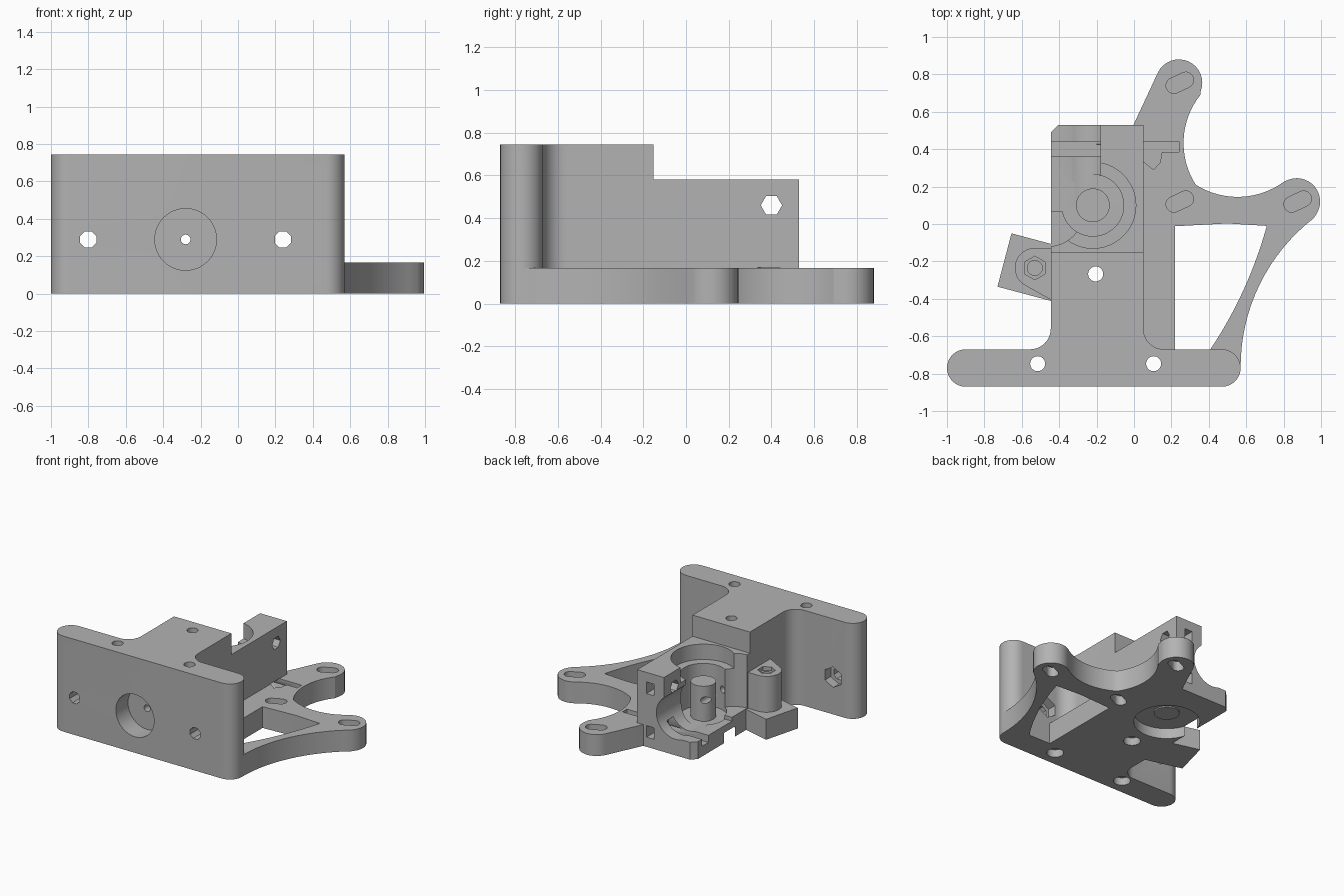
import bpy, bmesh
from math import cos, sin, radians, atan2, hypot, tau
from mathutils import Matrix, Vector

if "Cube" in bpy.data.objects:
    bpy.data.objects.remove(bpy.data.objects["Cube"])

grey = bpy.data.materials.new("grey plastic")
grey.use_nodes = True
COLOR = (0.45, 0.45, 0.45, 1)
grey.diffuse_color = COLOR
grey.node_tree.nodes["Principled BSDF"].inputs["Base Color"].default_value = COLOR


def arc(cx, cy, r, a0, a1, n=16):
    angles = [radians(a0 + (a1 - a0) * i / n) for i in range(n + 1)]
    return [(cx + r * cos(a), cy + r * sin(a)) for a in angles]


def bend(p, m, q, n=16):
    """Arc from p to q passing through m."""
    (ax, ay), (bx, by), (cx, cy) = p, m, q
    d = 2 * (ax * (by - cy) + bx * (cy - ay) + cx * (ay - by))
    A, B, C = ax * ax + ay * ay, bx * bx + by * by, cx * cx + cy * cy
    ux = (A * (by - cy) + B * (cy - ay) + C * (ay - by)) / d
    uy = (A * (cx - bx) + B * (ax - cx) + C * (bx - ax)) / d
    a0 = atan2(ay - uy, ax - ux)
    sweep = (atan2(cy - uy, cx - ux) - a0) % tau
    if (atan2(by - uy, bx - ux) - a0) % tau > sweep:
        sweep -= tau
    r = hypot(ax - ux, ay - uy)
    return [(ux + r * cos(a0 + sweep * i / n), uy + r * sin(a0 + sweep * i / n))
            for i in range(n + 1)]


def prism(name, outline, z0, z1):
    bm = bmesh.new()
    face = bm.faces.new([bm.verts.new((x, y, z0)) for x, y in outline])
    out = bmesh.ops.extrude_face_region(bm, geom=[face])
    top = [v for v in out["geom"] if isinstance(v, bmesh.types.BMVert)]
    bmesh.ops.translate(bm, verts=top, vec=(0, 0, z1 - z0))
    bmesh.ops.recalc_face_normals(bm, faces=bm.faces)
    return finish(name, bm)


def finish(name, bm):
    mesh = bpy.data.meshes.new(name)
    bm.to_mesh(mesh)
    bm.free()
    mesh.materials.append(grey)
    ob = bpy.data.objects.new(name, mesh)
    bpy.context.collection.objects.link(ob)
    return ob


def box(x0, x1, y0, y1, z0, z1):
    return prism("box", [(x0, y0), (x1, y0), (x1, y1), (x0, y1)], z0, z1)


def rod(start, end, r, sides=48, turn=0):
    """Round or polygonal bar between two points."""
    a, b = Vector(start), Vector(end)
    bm = bmesh.new()
    mat = (Matrix.Translation((a + b) / 2) @ (b - a).to_track_quat("Z", "Y").to_matrix().to_4x4()
           @ Matrix.Rotation(radians(turn), 4, "Z"))
    bmesh.ops.create_cone(bm, cap_ends=True, segments=sides, radius1=r, radius2=r,
                          depth=(b - a).length, matrix=mat)
    return finish("rod", bm)


def upright(x, y, r, z0, z1, sides=48):
    return rod((x, y, z0), (x, y, z1), r, sides)


def combine(target, tool, operation="DIFFERENCE", keep=False):
    mod = target.modifiers.new("combine", "BOOLEAN")
    mod.operation, mod.solver, mod.object = operation, "EXACT", tool
    bpy.context.view_layer.objects.active = target
    bpy.ops.object.modifier_apply(modifier=mod.name)
    if not keep:
        bpy.data.objects.remove(tool)


# Mounting plate with the tall neck and fillets
L, R, BACK, LOW, F = -0.445, 0.05, -0.67, -0.87, 0.11
outline = (arc(-0.9, -0.77, 0.1, 90, 270) + arc(0.47, -0.77, 0.1, -90, 90)
           + arc(R + F, BACK + F, F, 270, 180, 10) + [(R, -0.152), (L, -0.152)]
           + arc(L - F, BACK + F, F, 0, -90, 10))
housing = prism("extruder_housing", outline, 0, 0.745)

# Lower gear block with one chamfered corner
block = prism("gear_block", [(L, -0.3), (R, -0.3), (R, 0.53), (L + 0.04, 0.53), (L, 0.49)], 0, 0.58)
combine(housing, block, "UNION")

# Motor bracket with two round pads and a curved strut
outline = ([(-0.1, -0.77)] + bend((0.57, -0.77), (0.70, -0.27), (0.96, 0.03))
           + arc(0.87, 0.12, 0.125, -36, 118)
           + bend((0.80, 0.225), (0.56, 0.145), (0.33, 0.21))
           + bend((0.33, 0.21), (0.265, 0.42), (0.355, 0.69))[1:]
           + arc(0.24, 0.755, 0.125, -22, 155) + [(-0.005, 0.525), (-0.1, 0.45)])
bracket = prism("motor_bracket", outline, 0, 0.166)
window = [(0.22, -0.75), (0.36, -0.75), (0.41, -0.67)]
window += bend((0.415, -0.66), (0.60, -0.32), (0.71, -0.01)) + [(0.5, 0.003), (0.22, -0.012)]
combine(bracket, prism("window", window, -0.1, 0.3))
combine(housing, bracket, "UNION")

# Idler hinge: slanted foot and round boss
foot = [(-0.73, -0.335), (-0.445, -0.411), (-0.35, -0.411), (-0.35, -0.108), (-0.445, -0.106), (-0.655, -0.05)]
combine(housing, prism("foot", foot, 0, 0.16), "UNION")
boss = arc(-0.53, -0.235, 0.107, 90, 238) + [(-0.445, -0.405), (-0.35, -0.405), (-0.35, -0.128)]
combine(housing, prism("boss", boss, 0, 0.44), "UNION")

GX, GY = -0.22, 0.10      # drive gear centre
FX, FZ = -0.28, 0.29      # filament path
cutters = [
    # stepped gear bore and motor collar recess
    upright(GX, GY, 0.23, 0.46, 0.7),
    upright(GX, GY, 0.165, 0.13, 0.6),
    upright(GX, GY, 0.235, -0.1, 0.08),
    # idler clearance and open left side
    upright(-0.46, 0.07, 0.19, 0.165, 0.8),
    box(-0.6, -0.28, 0.07, 0.6, 0.135, 0.8),
    box(-0.5, -0.18, 0.25, 0.6, 0.29, 0.8),
    rod((FX, 0.1, FZ), (FX, 0.7, FZ), 0.165),
    # nozzle socket
    rod((FX, -1, FZ), (FX, -0.72, FZ), 0.165),
    # hinge pin hole
    upright(-0.53, -0.235, 0.04, 0.03, 0.5),
    upright(-0.53, -0.235, 0.063, 0.41, 0.5, 6),
    # relief for the lower bolt in the bracket
    box(0.03, 0.24, 0.385, 0.44, 0.07, 0.168),
    prism("relief", [(0.03, 0.35), (0.105, 0.29), (0.14, 0.33), (0.15, 0.39), (0.03, 0.4)], 0.07, 0.168),
    # open lower bolt groove
    box(-0.6, -0.1, 0.36, 0.44, 0.08, 0.2),
]
# Idler bolts and their nut pockets
for z in (0.12, 0.46):
    cutters += [rod((-0.2, 0.4, z), (0.1, 0.4, z), 0.05, 6, 30 if z < 0.2 else 90),
                box(-0.095, -0.03, 0.34, 0.6, z - 0.045, z + 0.045)]
# Plate bolts with hexagonal nut pockets on the back
for x in (-0.8, 0.24):
    cutters += [rod((x, -1, FZ), (x, -0.6, FZ), 0.047, 8, 22.5),
                rod((x, -0.74, FZ), (x, -0.6, FZ), 0.08, 6)]
# Vertical through holes, wider at the bottom
for x, y in ((-0.515, -0.747), (0.105, -0.747), (-0.205, -0.267)):
    cutters += [upright(x, y, 0.04, -0.1, 0.9), upright(x, y, 0.06, -0.1, 0.06)]
# Slanted motor screw slots from above and below
for x, y in ((0.245, 0.755), (0.245, 0.12), (0.875, 0.12)):
    ends = arc(0.035, 0, 0.042, -90, 90) + arc(-0.035, 0, 0.042, 90, 270)
    c, s = cos(radians(25)), sin(radians(25))
    slot = [(x + c * u - s * v, y + s * u + c * v) for u, v in ends]
    cutters += [prism("slot", slot, 0.09, 0.3), prism("slot", slot, -0.1, 0.075)]
for cutter in cutters:
    combine(housing, cutter)

# Post standing in the middle of the bore, with the filament hole through all
post = upright(GX, GY, 0.09, 0.07, 0.40)
post.name = "centre_post"
filament = rod((FX, -1, FZ), (FX, 1, FZ), 0.026, 16)
combine(post, filament, keep=True)
combine(housing, filament)

for ob in (housing, post):
    bpy.ops.object.select_all(action="DESELECT")
    ob.select_set(True)
    bpy.context.view_layer.objects.active = ob
    bpy.ops.object.shade_smooth_by_angle(angle=radians(30))
